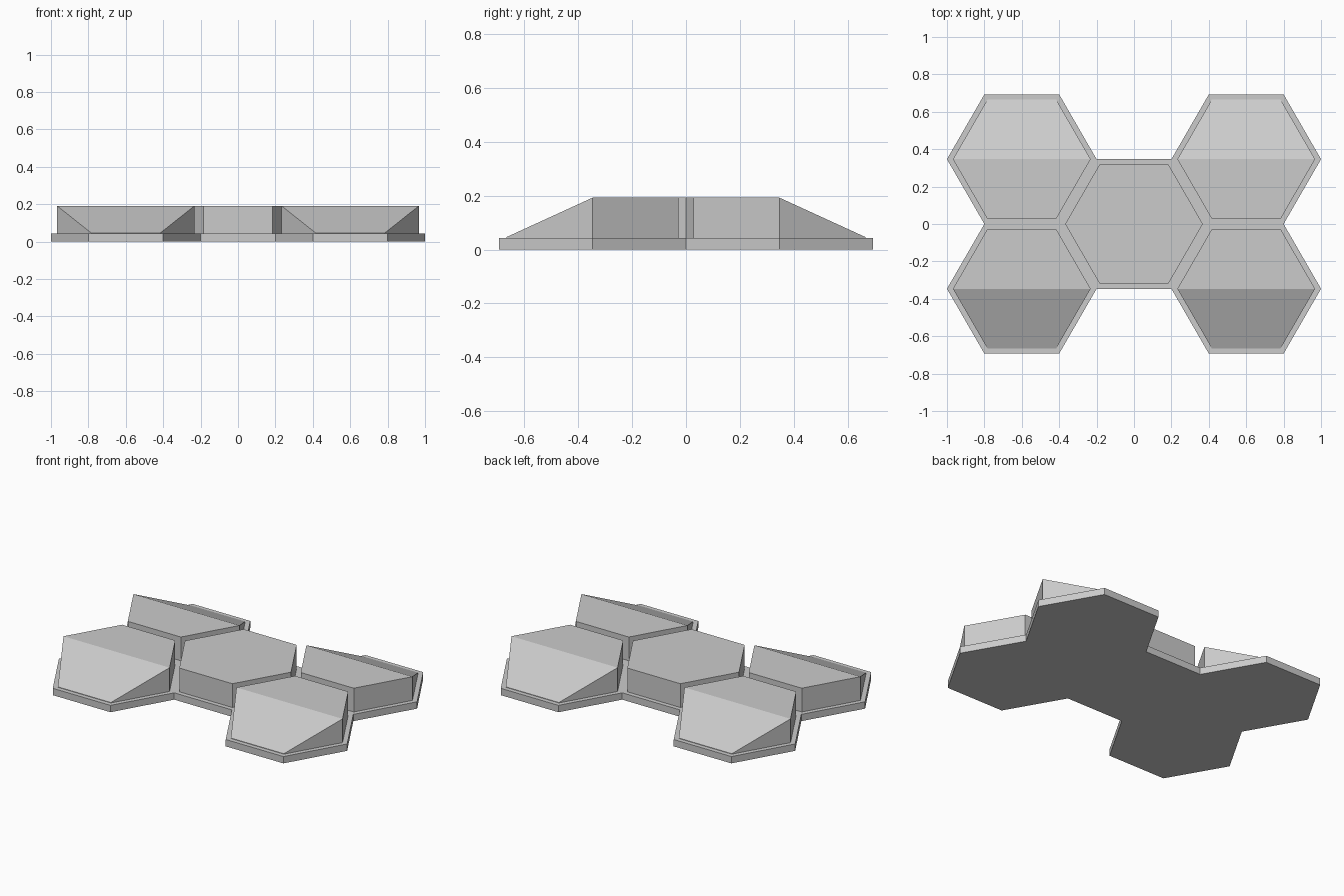
import bpy, bmesh
from math import cos, sin, pi, sqrt

if "Cube" in bpy.data.objects:
    bpy.data.objects.remove(bpy.data.objects["Cube"])

R, R_IN = 0.4, 0.368             # outer tile and inset block radii
APO = R * sqrt(3) / 2            # tile centre offset in y
Z_BASE, Z_TOP, Z_LIP = 0.043, 0.192, 0.046
CORNERS = [(sx * 0.6, sy * APO) for sx in (-1, 1) for sy in (-1, 1)]


def hexagon(cx, cy, r):
    return [(cx + r * cos(i * pi / 3), cy + r * sin(i * pi / 3)) for i in range(6)]


def finish(name, bm):
    bmesh.ops.recalc_face_normals(bm, faces=bm.faces)
    mesh = bpy.data.meshes.new(name)
    bm.to_mesh(mesh)
    bm.free()
    bpy.context.collection.objects.link(bpy.data.objects.new(name, mesh))


# Base slab: five joined hexagons extruded as one solid
bm = bmesh.new()
for cx, cy in [(0, 0)] + CORNERS:
    bm.faces.new([bm.verts.new((x, y, 0)) for x, y in hexagon(cx, cy, R)])
bmesh.ops.remove_doubles(bm, verts=bm.verts, dist=1e-4)
ext = bmesh.ops.extrude_face_region(bm, geom=bm.faces[:], use_keep_orig=True)
top = [g for g in ext["geom"] if isinstance(g, bmesh.types.BMVert)]
bmesh.ops.translate(bm, verts=top, vec=(0, 0, Z_BASE))
finish("base_slab", bm)


# Raised hexagonal block; slope = +1/-1 drops the half on that y side
def block(name, cx, cy, slope=0):
    bm = bmesh.new()
    pts = hexagon(cx, cy, R_IN)
    low = [bm.verts.new((x, y, Z_BASE)) for x, y in pts]
    high = [bm.verts.new((x, y, Z_LIP if (y - cy) * slope > 0.1 else Z_TOP))
            for x, y in pts]
    bm.faces.new(low[::-1])
    for i in range(6):
        j = (i + 1) % 6
        bm.faces.new((low[i], low[j], high[j], high[i]))
    if slope:
        bm.faces.new(high[:4])
        bm.faces.new((high[3], high[4], high[5], high[0]))
    else:
        bm.faces.new(high)
    finish(name, bm)


block("centre_block", 0, 0)
for i, (cx, cy) in enumerate(CORNERS):
    block(f"sloped_block_{i + 1}", cx, cy, 1 if cy > 0 else -1)
